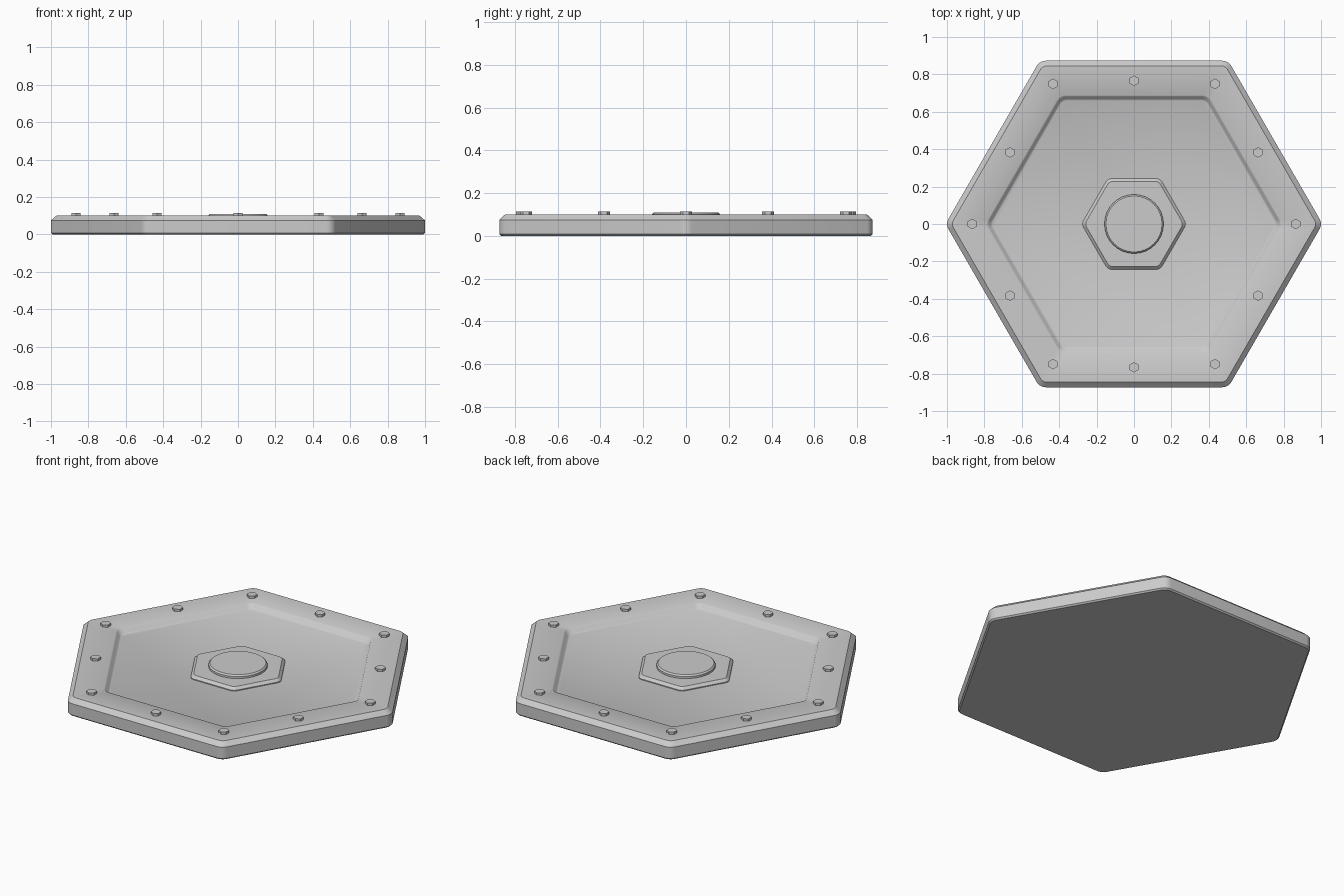
import bpy, bmesh
from math import cos, sin, radians, pi

cube = bpy.data.objects.get("Cube")
if cube:
    bpy.data.objects.remove(cube, do_unlink=True)

grey = bpy.data.materials.new("plain grey metal")
grey.use_nodes = True
colour = (0.6, 0.6, 0.6, 1)
grey.diffuse_color = colour
grey.node_tree.nodes["Principled BSDF"].inputs["Base Color"].default_value = colour


def rounded_hexagon(apothem, corner, steps=6):
    """Outline of a hexagon with its points on the x axis and rounded corners."""
    points = []
    reach = (apothem - corner) / cos(pi / 6)
    for side in range(6):
        middle = side * pi / 3
        for i in range(steps + 1):
            a = middle + radians(-30 + 60 * i / steps)
            points.append((reach * cos(middle) + corner * cos(a),
                           reach * sin(middle) + corner * sin(a)))
    return points


def polygon(radius, sides, turn=0.0):
    return [(radius * cos(turn + 2 * pi * i / sides),
             radius * sin(turn + 2 * pi * i / sides)) for i in range(sides)]


def loft(name, layers, centre=(0, 0), smooth=True):
    """Bridge stacked outlines, given as (outline, z), and cap both ends."""
    bm = bmesh.new()
    rings = [[bm.verts.new((x, y, z)) for x, y in outline] for outline, z in layers]
    count = len(rings[0])
    for low, high in zip(rings, rings[1:]):
        for i in range(count):
            j = (i + 1) % count
            bm.faces.new((low[i], low[j], high[j], high[i]))
    bm.faces.new(rings[0][::-1])
    bm.faces.new(rings[-1])
    mesh = bpy.data.meshes.new(name)
    bm.to_mesh(mesh)
    bm.free()
    mesh.materials.append(grey)
    obj = bpy.data.objects.new(name, mesh)
    obj.location = (*centre, 0)
    bpy.context.collection.objects.link(obj)
    if smooth:
        bpy.ops.object.select_all(action="DESELECT")
        obj.select_set(True)
        bpy.context.view_layer.objects.active = obj
        bpy.ops.object.shade_smooth_by_angle(angle=radians(40))
    return obj


def hexagon_layers(profile):
    return [(rounded_hexagon(a, r), z) for a, r, z in profile]


# Plate: underside, wall, chamfered rim, then down into the shallow recess
loft("cover_plate", hexagon_layers([
    (0.865, 0.05, 0), (0.873, 0.055, 0.008), (0.873, 0.055, 0.075),
    (0.846, 0.04, 0.1), (0.688, 0.05, 0.1), (0.681, 0.048, 0.096),
    (0.668, 0.044, 0.074), (0.66, 0.04, 0.07)]))

# Raised hexagonal boss with a chamfered edge
loft("centre_boss", hexagon_layers([
    (0.243, 0.04, 0.065), (0.243, 0.04, 0.075), (0.228, 0.035, 0.09)]))

# Round cap on the boss
loft("centre_cap", [(polygon(0.158, 32), 0.085), (polygon(0.158, 32), 0.102),
                    (polygon(0.15, 32), 0.11)])

# Bolt heads: one at each corner and one at the middle of each side
for n in range(12):
    angle = n * pi / 6
    distance = 0.865 if n % 2 == 0 else 0.766
    head = polygon(0.028, 6, pi / 6)
    loft(f"bolt_{n + 1}", [(head, 0.095), (head, 0.114)],
         (distance * cos(angle), distance * sin(angle)), smooth=False)
